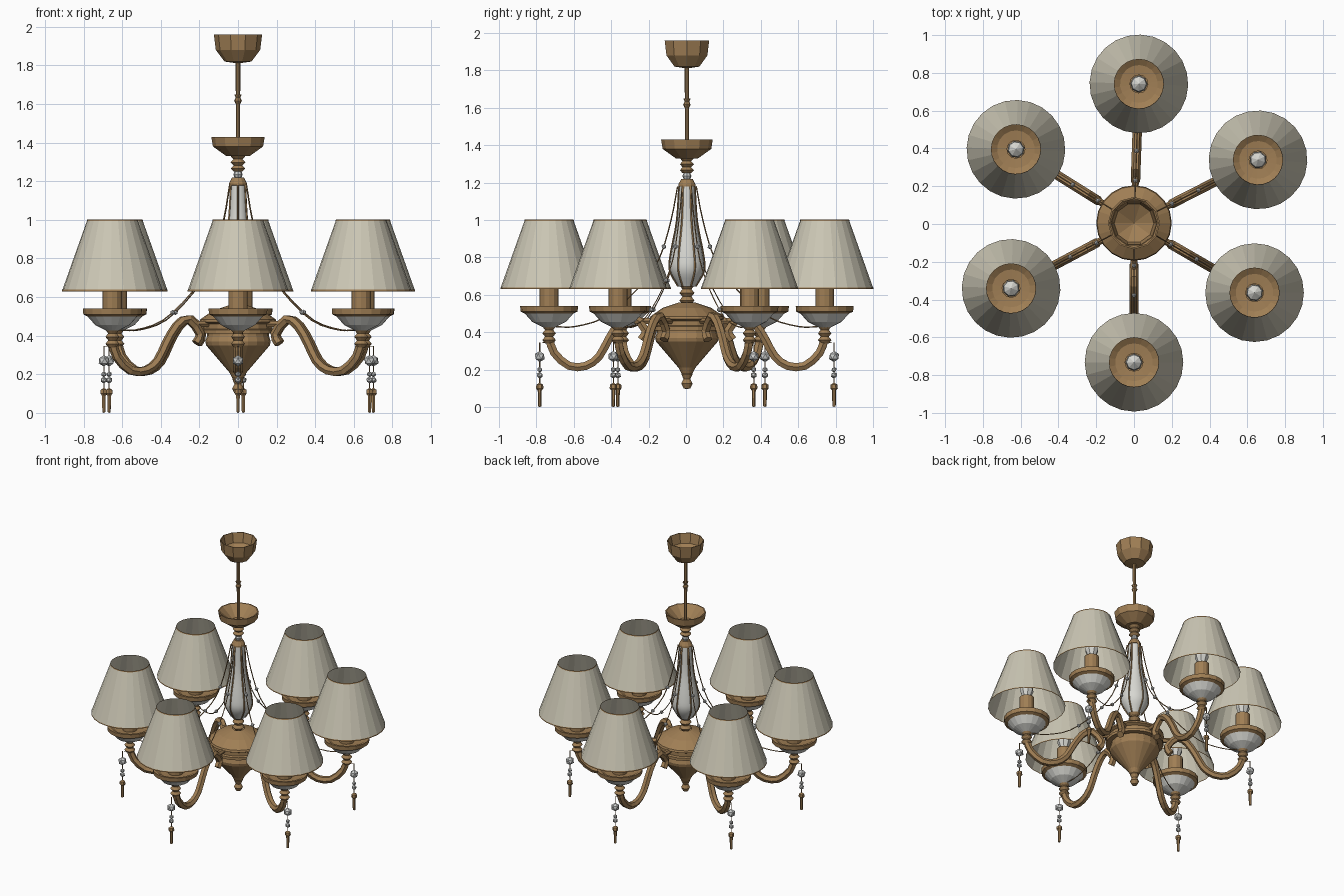
import bpy, bmesh, math
from mathutils import Matrix, Vector

cube = bpy.data.objects.get("Cube")
if cube:
    bpy.data.objects.remove(cube)


def material(name, *rgb):
    m = bpy.data.materials.new(name)
    m.use_nodes = True
    m.diffuse_color = (*rgb, 1)
    m.node_tree.nodes["Principled BSDF"].inputs["Base Color"].default_value = (*rgb, 1)
    return m


BRASS = material("antique brass", .35, .21, .09)
FABRIC = material("shade fabric", .6, .57, .46)
PORCELAIN = material("porcelain", .68, .68, .64)
CRYSTAL = material("crystal", .6, .61, .6)


def finish(name, bm, mat):
    """Profiles are written in hundredths of a unit; scale them to units here."""
    bmesh.ops.scale(bm, vec=Vector((.01, .01, .01)), verts=bm.verts)
    bmesh.ops.remove_doubles(bm, verts=bm.verts, dist=.0002)
    mesh = bpy.data.meshes.new(name)
    bm.to_mesh(mesh)
    bm.free()
    mesh.materials.append(mat)
    return mesh


def bridge(bm, rings):
    for lower, upper in zip(rings, rings[1:]):
        for i in range(len(lower)):
            j = (i + 1) % len(lower)
            bm.faces.new((lower[i], lower[j], upper[j], upper[i]))


def lathe(name, profile, mat=BRASS, sides=12, offset=0):
    """Turn a (radius, height) profile, listed from the bottom up the outside."""
    bm = bmesh.new()
    turns = [math.tau * i / sides for i in range(sides)]
    bridge(bm, [[bm.verts.new((r * math.cos(a) + offset, r * math.sin(a), z)) for a in turns]
                for r, z in profile])
    return finish(name, bm, mat)


def turned(radius, bottom, top, steps):
    """Profile of a turned spindle that alternates thick and thin."""
    return [(radius * (1 if i % 2 else .6), bottom + (top - bottom) * i / steps)
            for i in range(steps + 1)]


def smooth_path(points, steps):
    """Points on a Catmull-Rom curve through the given points."""
    p = [Vector(q) for q in points]
    p = [2 * p[0] - p[1], *p, 2 * p[-1] - p[-2]]
    path = []
    for a, b, c, d in zip(p, p[1:], p[2:], p[3:]):
        for s in range(steps):
            t = s / steps
            path.append(b + ((c - a) * t + (2 * a - 5 * b + 4 * c - d) * t ** 2
                             + (3 * b - a - 3 * c + d) * t ** 3) / 2)
    return path + [p[-2]]


def tube(name, path, radius, sides=4):
    """Sweep a round section along a path of (reach, height) points."""
    path = [Vector((x, 0, z)) for x, z in path]
    side = Vector((0, 1, 0))
    bm = bmesh.new()
    rings = []
    for i, q in enumerate(path):
        ahead = (path[min(i + 1, len(path) - 1)] - path[max(i - 1, 0)]).normalized()
        up = ahead.cross(side)
        rings.append([bm.verts.new(q + radius * (side * math.cos(a) + up * math.sin(a)))
                      for a in (math.tau * k / sides for k in range(sides))])
    bridge(bm, rings)
    bm.faces.new(rings[0])
    bm.faces.new(rings[-1])
    bmesh.ops.recalc_face_normals(bm, faces=bm.faces)
    return finish(name, bm, BRASS)


def beads(name, spots):
    bm = bmesh.new()
    for x, z, r in spots:
        bmesh.ops.create_icosphere(bm, subdivisions=1, radius=r,
                                   matrix=Matrix.Translation((x, 0, z)))
    return finish(name, bm, CRYSTAL)


def place(mesh, name, matrix):
    ob = bpy.data.objects.new(name, mesh)
    bpy.context.collection.objects.link(ob)
    ob.matrix_world = matrix


# Central stem, from the finial up to the ceiling cup
column_shape = smooth_path([(4.5, 64.5), (9, 73), (8.5, 82), (5.3, 99), (4, 118)], 4)
column = lathe("column", column_shape, PORCELAIN, 20)
column.shade_smooth()
stem = (
    lathe("finial", [(0, 9.5), *turned(3, 10, 20, 4)]),
    lathe("lower_body", [(3, 18), (4.5, 21), (16.5, 35), (17, 37), (16, 40), (16, 42)],
          sides=20),
    lathe("body_band", [(16, 41), (19.5, 41), (19.5, 43), (18, 43.5), (18, 46)], sides=20),
    lathe("upper_body", [(18, 46), (20, 47), (19.5, 48.5), (13, 53), (4, 56)], sides=20),
    lathe("column_neck", turned(4, 55, 65, 5)),
    column,
    lathe("column_cap", [(0, 117), (4.6, 118), (4.6, 119), (3, 122), (0, 122)]),
    lathe("crystal_collar", turned(2.4, 121, 126, 2), CRYSTAL, 8),
    lathe("dish_stem", turned(3.8, 125, 133, 5)),
    lathe("stem_dish", [(0, 133), (6, 133), (13, 138), (13.8, 143), (13, 143), (5, 136),
                        (0, 136)]),
    lathe("hanging_rod", [(1.1, 136), (1.2, 183)], sides=8),
    lathe("rod_knot", turned(2, 160, 165, 3), sides=8),
    lathe("ceiling_cup", [(0, 181), (7, 182), (11.5, 188), (12.5, 196), (12, 196),
                          (10.5, 189), (0, 183)], sides=10),
)
middle = Matrix.Translation((0, .005, 0))
for mesh in stem:
    place(mesh, mesh.name, middle)

# Arm with its curled inner end, modelled along +x
REACH = 73.7
arm_path = [(24.5, 36), (22.2, 41), (29, 48.5), (36, 45), (42, 36), (47, 27), (54, 22),
            (63, 22), (71, 29), (REACH, 37)]
arm = tube("arm", smooth_path(arm_path, 2), 2.5, 6)
arm_joint = tube("arm_joint", [(17, 46), (25, 46)], 1.8, 6)

# Candle cup, bulb and shade
cup_stem = lathe("cup_stem", turned(3.6, 34, 43, 5), offset=REACH)
cup_bowl = lathe("cup_bowl", [(3, 42.5), (9, 45.5), (13, 50)], PORCELAIN, 18, REACH)
cup_rim = lathe("cup_rim", [(12, 49.5), (15.2, 51), (15.5, 54), (14, 54), (10, 51.5),
                            (0, 50.5)], BRASS, 18, REACH)
sleeve = lathe("candle_sleeve", [(5, 51), (5, 70), (0, 70)], offset=REACH)
bulb = lathe("bulb", [(2.5, 70), (4.6, 75), (4, 79), (0, 82)], PORCELAIN, 8, REACH)
shade = lathe("shade", [(26, 63.5), (13, 100)], FABRIC, 24, REACH)
lower_trim = lathe("shade_lower_trim", [(26.1, 63), (26, 63.8)], BRASS, 24, REACH)
upper_trim = lathe("shade_upper_trim", [(13.3, 99.4), (13.1, 100.2)], BRASS, 24, REACH)

# Swagged bead wire and column rib
wire_path = smooth_path([(5, 118), (8.5, 100), (15, 79), (27, 62.5), (44, 48), (60, 43),
                         (70, 43)], 3)
wire = tube("bead_wire", wire_path, .35)
wire_beads = beads("wire_beads", [(*wire_path[i], 1.4) for i in (5, 8, 11)])
rib = tube("column_rib", [(r + .2, z) for r, z in column_shape], .5)

# Hanging crystal drop
DROP = REACH + 5
hook = tube("drop_hook", [(REACH, 34.5), (DROP, 34.5), (DROP, 10)], .3)
drop_beads = beads("drop_beads", [(DROP, 27, 3), (DROP, 20, 1.5), (DROP, 17, 1.8)])
cap = lathe("drop_cap", [(1.2, 9), (2, 10), (1.8, 12), (0, 13)], sides=6, offset=DROP)
pendant = lathe("drop_pendant", [(0, 0), (.9, .4), (1.1, 10)], sides=6, offset=DROP)

# Repeat the light around the stem at its slightly uneven angles
light_parts = (arm, arm_joint, cup_stem, cup_bowl, cup_rim, sleeve, bulb, shade, lower_trim,
               upper_trim, wire, wire_beads, rib, hook, drop_beads, cap, pendant)
lights = {"back": 88, "back_left": 27, "front_left": -30, "front": -90,
          "front_right": -152, "back_right": 148}
for where, angle in lights.items():
    turn = middle @ Matrix.Rotation(math.radians(angle), 4, "Z")
    for mesh in light_parts:
        place(mesh, f"{where}_{mesh.name}", turn)
